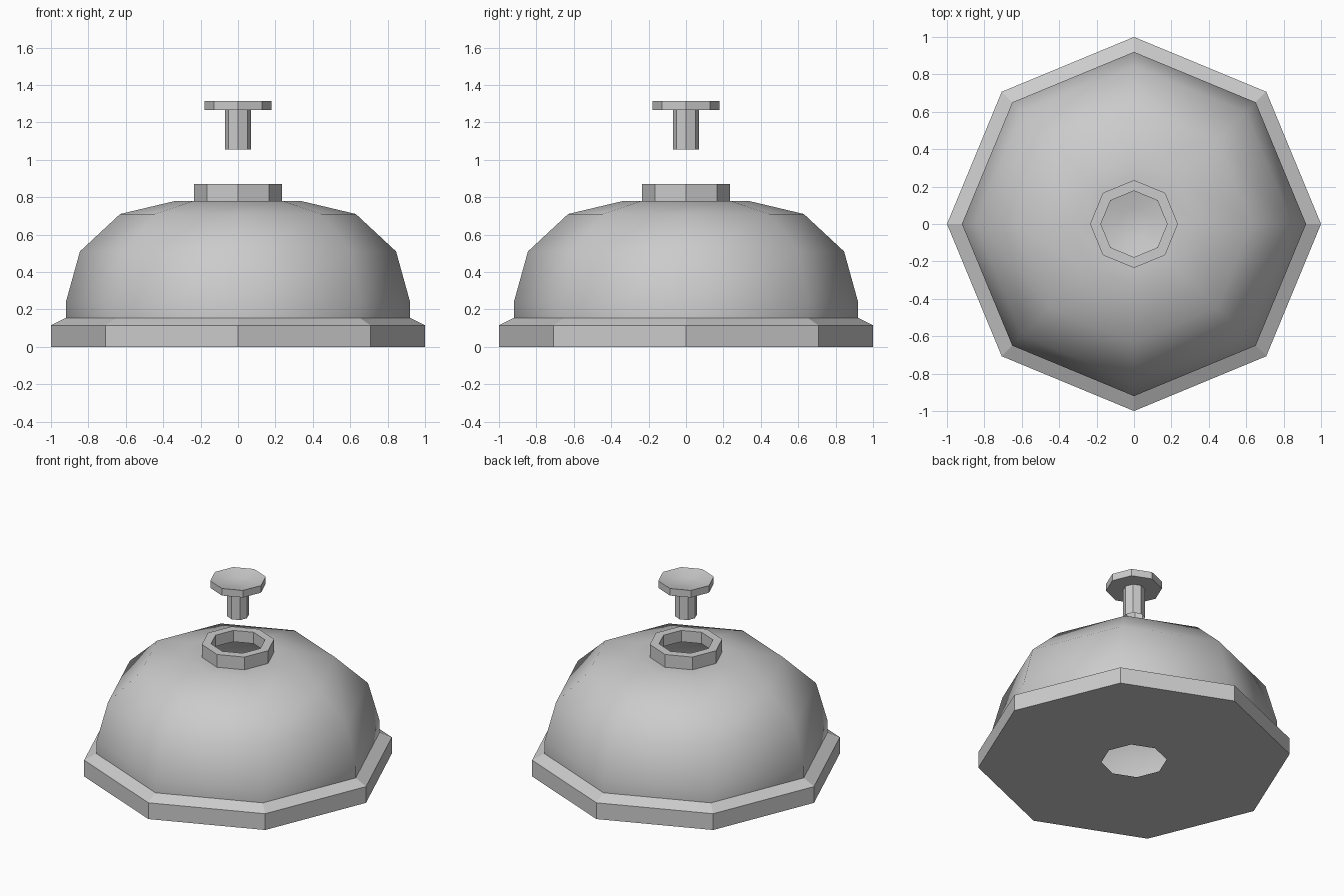
import bpy, bmesh
from math import sin, cos, pi

if "Cube" in bpy.data.objects:
    bpy.data.objects.remove(bpy.data.objects["Cube"])

SIDES = 8


def lathe(name, profile, smooth=False):
    """Spin an (r, z) profile, listed from the underside outward and up, into an octagonal shell."""
    bm = bmesh.new()
    rings = []
    for r, z in profile:
        if r == 0:
            rings.append([bm.verts.new((0, 0, z))] * SIDES)
        else:
            rings.append([bm.verts.new((r * cos(2 * pi * i / SIDES), r * sin(2 * pi * i / SIDES), z))
                          for i in range(SIDES)])
    for a, b in zip(rings, rings[1:]):
        for i in range(SIDES):
            j = (i + 1) % SIDES
            corners = list(dict.fromkeys((a[i], a[j], b[j], b[i])))
            bm.faces.new(corners).smooth = smooth
    mesh = bpy.data.meshes.new(name)
    bm.to_mesh(mesh)
    bm.free()
    obj = bpy.data.objects.new(name, mesh)
    bpy.context.collection.objects.link(obj)
    return obj


# Base plate with a hole underneath and a chamfered upper rim
lathe("base", [(0.21, 0), (1.0, 0), (1.0, 0.115), (0.92, 0.155)])

# Hollow bell dome, smooth shaded
lathe("bell_dome", [(0.92, 0.155), (0.92, 0.24), (0.845, 0.51), (0.63, 0.71),
                    (0.335, 0.78), (0.235, 0.78)], smooth=True)

# Collar around the opening at the top of the dome
lathe("collar", [(0.235, 0.78), (0.235, 0.87), (0.175, 0.87), (0.175, 0.79)])

# Floating push button: open stem, head and dished top
lathe("button_stem", [(0.07, 1.055), (0.07, 1.265)])
lathe("button_head", [(0.07, 1.265), (0.18, 1.265), (0.18, 1.315)])
lathe("button_dish", [(0.18, 1.315), (0.08, 1.29), (0, 1.285)], smooth=True)
